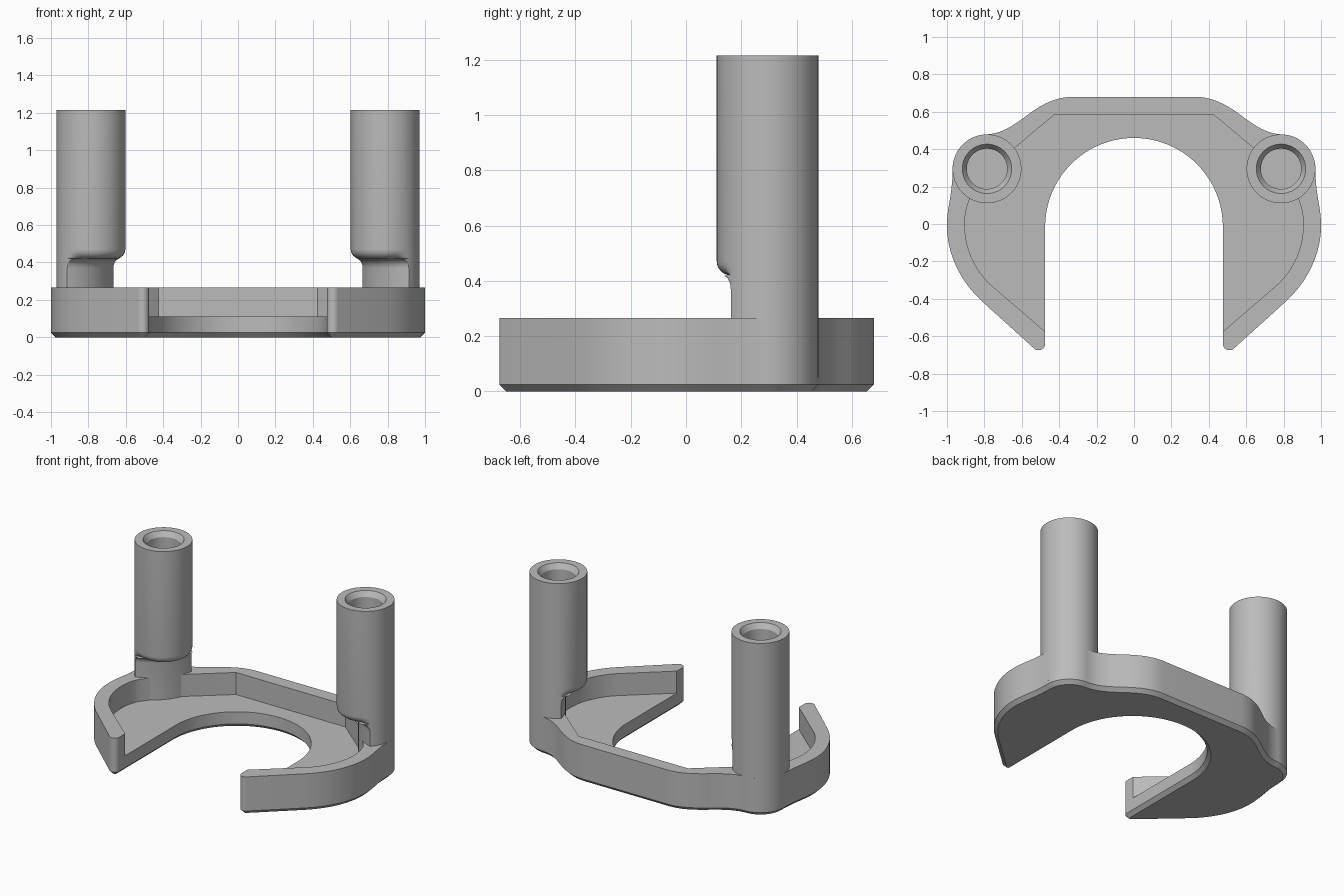
import bpy, bmesh, math
from mathutils import Vector
from mathutils.geometry import interpolate_bezier

if "Cube" in bpy.data.objects:
    bpy.data.objects.remove(bpy.data.objects["Cube"])

grey = bpy.data.materials.new("plain grey")
grey.use_nodes = True
colour = (0.5, 0.5, 0.5, 1)
grey.diffuse_color = colour
grey.node_tree.nodes["Principled BSDF"].inputs["Base Color"].default_value = colour

POST = Vector((0.786, 0.295))
RADIUS = 0.184
TOP, WALL, FLOOR, CHAMFER = 1.215, 0.265, 0.11, 0.025


def bez(*points, n=14):
    p, h1, h2, q = [Vector((x, y, 0)) for x, y in points]
    return [(v.x, v.y) for v in interpolate_bezier(p, h1, h2, q, n)]


def arc(cx, cy, r, start, end, n=24):
    angles = [math.radians(start + (end - start) * i / n) for i in range(n + 1)]
    return [(cx + r * math.cos(a), cy + r * math.sin(a)) for a in angles]


def mirrored(half):
    """Close a half outline across x = 0, dropping repeated points."""
    loop = []
    for x, y in half + [(-x, y) for x, y in reversed(half)]:
        if not loop or math.dist(loop[-1], (x, y)) > 1e-4:
            loop.append((x, y))
    if math.dist(loop[0], loop[-1]) < 1e-4:
        loop.pop()
    return loop


def inset(loop, distance):
    """Move a clockwise outline inwards with mitred corners."""
    result = []
    for i, point in enumerate(loop):
        here, before = Vector(point), Vector(loop[i - 1])
        after = Vector(loop[(i + 1) % len(loop)])
        a, b = (here - before).normalized(), (after - here).normalized()
        n1, n2 = Vector((a.y, -a.x)), Vector((b.y, -b.x))
        result.append(tuple(here + (n1 + n2) * distance / (1 + n1.dot(n2))))
    return result


def bridge(bm, rings):
    """Skin a stack of equal vertex rings and cap both ends."""
    for low, high in zip(rings, rings[1:]):
        for i in range(len(low)):
            j = (i + 1) % len(low)
            bm.faces.new((low[i], low[j], high[j], high[i]))
    bm.faces.new(rings[0])
    bm.faces.new(rings[-1])


def finish(name, bm):
    bmesh.ops.recalc_face_normals(bm, faces=bm.faces)
    mesh = bpy.data.meshes.new(name)
    bm.to_mesh(mesh)
    bm.free()
    mesh.materials.append(grey)
    obj = bpy.data.objects.new(name, mesh)
    bpy.context.collection.objects.link(obj)
    return obj


def prism(name, layers):
    bm = bmesh.new()
    bridge(bm, [[bm.verts.new((x, y, z)) for x, y in loop] for loop, z in layers])
    return finish(name, bm)


def smooth(obj):
    bpy.ops.object.select_all(action="DESELECT")
    obj.select_set(True)
    bpy.context.view_layer.objects.active = obj
    bpy.ops.object.shade_smooth_by_angle(angle=math.radians(30))


# Horseshoe tray: outer contour, rounded arm tip, round inner opening
half = [(0, 0.68)]
half += bez((0.32, 0.68), (0.42, 0.68), (0.49, 0.64), (0.56, 0.59))
half += bez((0.56, 0.59), (0.64, 0.53), (0.70, 0.485), (POST.x, POST.y + RADIUS))
half += arc(POST.x, POST.y, RADIUS, 90, 0, 16)
half += bez((POST.x + RADIUS, POST.y), (0.97, 0.15), (1, 0.1), (1, -0.01))
half += bez((1, -0.01), (1, -0.17), (0.92, -0.32), (0.80, -0.425))
half += arc(0.51, -0.64, 0.035, -48, -180, 12)
half += arc(0, -0.015, 0.475, 0, 90, 32)
outline = mirrored(half)
tray = prism("tray", [(inset(outline, CHAMFER), 0), (outline, CHAMFER), (outline, WALL)])

# Pocket that leaves a thin wall around the tray floor
pocket = [(0, 0.585), (0.425, 0.585), (0.66, 0.388)]
pocket += bez((0.66, 0.388), (0.71, 0.34), (0.80, 0.25), (0.88, 0.13))
pocket += bez((0.88, 0.13), (0.90, 0.08), (0.905, 0.04), (0.905, -0.01))
pocket += bez((0.905, -0.01), (0.905, -0.14), (0.84, -0.26), (0.76, -0.33))
pocket += [(0.40, -0.64), (0, -0.64)]
pocket = mirrored(pocket)
cutter = prism("pocket_cutter", [(pocket, FLOOR), (pocket, 0.5)])
cutter.hide_render = True
cut = tray.modifiers.new("pocket", "BOOLEAN")
cut.operation = "DIFFERENCE"
cut.solver = "EXACT"
cut.object = cutter
bpy.context.view_layer.objects.active = tray
bpy.ops.object.modifier_apply(modifier="pocket")
bpy.data.objects.remove(cutter)
smooth(tray)

# Hollow posts, each with its inner side cut back into a neck below the barrel
SEGMENTS = 64
INWARD = math.atan2(-0.67, -0.74)
CEILING, FILLET, NECK = 0.42, 0.05, 0.045


def ring(bm, z, radius=RADIUS, neck=None, shrink=0):
    verts = []
    for i in range(SEGMENTS):
        a = 2 * math.pi * i / SEGMENTS
        r = radius - shrink * max(0, min(1, 3 * math.cos(a)))
        d, t = r * math.cos(a), r * math.sin(a)
        if neck is not None:
            d = min(d, neck - 0.05 * (t / RADIUS) ** 2)
        p = POST + Vector((d * math.cos(INWARD) - t * math.sin(INWARD),
                           d * math.sin(INWARD) + t * math.cos(INWARD)))
        verts.append(bm.verts.new((p.x, p.y, z)))
    return verts


bm = bmesh.new()
rings = [ring(bm, 0.05, neck=NECK)]
steps = [math.pi / 2 * i / 6 for i in range(7)]
for s in steps:
    rings.append(ring(bm, CEILING - FILLET * (1 - math.sin(s)),
                      neck=NECK + FILLET * (1 - math.cos(s))))
for s in steps:
    rings.append(ring(bm, CEILING + FILLET * (1 - math.cos(s)),
                      shrink=FILLET * (1 - math.sin(s))))
rings.append(ring(bm, TOP))
for z, r in ((TOP, 0.132), (TOP - 0.035, 0.108), (0.55, 0.108)):
    rings.append(ring(bm, z, radius=r))
bridge(bm, rings)
posts = finish("posts", bm)
smooth(posts)
mirror = posts.modifiers.new("mirror", "MIRROR")
mirror.use_axis[0] = True
